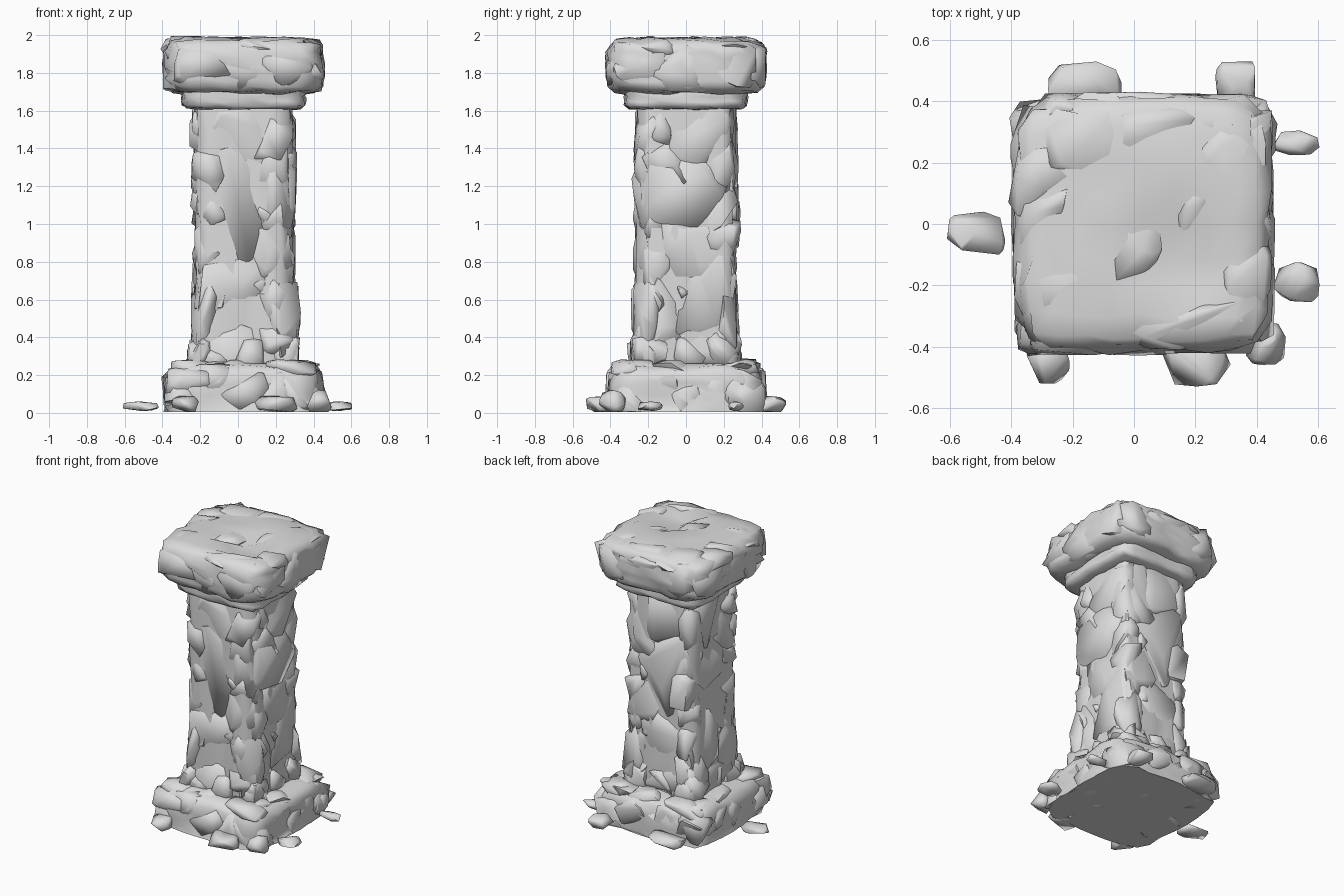
import bpy, bmesh, math, random
from mathutils import Vector, Matrix

random.seed(7)
if "Cube" in bpy.data.objects:
    bpy.data.objects.remove(bpy.data.objects["Cube"], do_unlink=True)

stone = bpy.data.materials.new("grey stone")
stone.use_nodes = True
GREY = (0.72, 0.72, 0.72, 1)
stone.diffuse_color = GREY
stone.node_tree.nodes["Principled BSDF"].inputs["Base Color"].default_value = GREY

AXIS = Vector((0.03, 0, 0))      # centre line of the column
TOP = 1.995
R = random.uniform


def finish(name, bm, angle=65):
    for v in bm.verts:
        v.co.z = min(max(v.co.z, 0.005), TOP)
    bmesh.ops.recalc_face_normals(bm, faces=bm.faces)
    mesh = bpy.data.meshes.new(name)
    bm.to_mesh(mesh)
    bm.free()
    mesh.materials.append(stone)
    ob = bpy.data.objects.new(name, mesh)
    bpy.context.collection.objects.link(ob)
    bpy.ops.object.select_all(action='DESELECT')
    ob.select_set(True)
    bpy.context.view_layer.objects.active = ob
    bpy.ops.object.shade_smooth_by_angle(angle=math.radians(angle))


def block(name, half, z0, z1, power, cuts, jitter, dent=None):
    """Worn, round-cornered block standing on the centre line."""
    bm = bmesh.new()
    bmesh.ops.create_cube(bm, size=2)
    bmesh.ops.subdivide_edges(bm, edges=bm.edges[:], cuts=cuts, use_grid_fill=True)
    for v in bm.verts:
        c = v.co
        c /= sum(abs(a) ** power for a in c) ** (1 / power)
        v.co = AXIS + Vector((c.x * half, c.y * half,
                              z0 + (c.z + 1) / 2 * (z1 - z0)))
        v.co += Vector((R(-1, 1), R(-1, 1), R(-1, 1) * 0.6)) * jitter
        if dent and c.z > 0.8 and (v.co.xy - Vector(dent)).length < 0.13:
            v.co.z -= 0.04
    finish(name, bm)


def rock(bm, centre, size, turn=Matrix(), points=22, power=3):
    """Angular stone: hull of random points fitted to the given size."""
    pts = []
    for _ in range(points):
        p = Vector([random.gauss(0, 1) for _ in range(3)]).normalized()
        pts.append(p / sum(abs(a) ** power for a in p) ** (1 / power))
    for i in range(3):
        lo, hi = min(p[i] for p in pts), max(p[i] for p in pts)
        for p in pts:
            p[i] = ((p[i] - lo) / (hi - lo) - 0.5) * size[i]
    verts = [bm.verts.new(Vector(centre) + turn @ p) for p in pts]
    hull = bmesh.ops.convex_hull(bm, input=verts)
    inside = [g for g in hull["geom_interior"] if isinstance(g, bmesh.types.BMVert)]
    bmesh.ops.delete(bm, geom=inside, context='VERTS')


def side_rock(bm, side, u, z, w, h, depth, outer, tilt=0.15):
    """Blocky stone set in one side: 0 front, 1 left, 2 back, 3 right."""
    turn = Matrix.Rotation(side * math.pi / 2, 4, 'Z')
    centre = AXIS + turn @ Vector((u, depth / 2 - outer, z))
    turn = turn @ Matrix.Rotation(R(-tilt, tilt), 4, 'Y')
    rock(bm, centre, (w, depth, h), turn, 18, 6)


# Main blocks
block("base", 0.41, -0.12, 0.265, 7, 6, 0.018)
block("shaft", 0.255, 0, 1.9, 9, 7, 0.014)
block("neck", 0.323, 1.605, 1.76, 8, 6, 0.01)
block("cap", 0.415, 1.685, 1.985, 6, 7, 0.016, dent=(0.15, -0.13))

# Broad slabs on the shaft sides: offset, height, width, length
front = [(-0.04, 1.1, 0.4, 0.62), (-0.03, 0.62, 0.42, 0.48), (0, 1.47, 0.42, 0.36),
         (0.2, 0.5, 0.2, 0.4), (0.1, 0.68, 0.1, 0.14), (0.11, 1.06, 0.07, 0.14),
         (-0.02, 0.36, 0.46, 0.26), (0.13, 1.3, 0.22, 0.4), (0.12, 0.85, 0.26, 0.3)]
left = [(-0.15, 1.5, 0.15, 0.2), (0.07, 1.46, 0.36, 0.4), (0.03, 0.88, 0.44, 0.44),
        (-0.13, 0.5, 0.32, 0.44), (0.1, 0.6, 0.3, 0.5), (0, 1.18, 0.44, 0.4),
        (-0.02, 0.64, 0.06, 0.07), (0.05, 0.36, 0.44, 0.26), (-0.1, 1.3, 0.26, 0.3)]
bm = bmesh.new()
for side, slabs in enumerate([front, left, front, left]):
    flip = 1 if side < 2 else -1
    for u, z, w, h in slabs:
        side_rock(bm, side, u * flip, z, w, h, 0.14, R(0.268, 0.283))
finish("shaft_slabs", bm)

# Rubble along the shaft corners
bm = bmesh.new()
for sx in (-1, 1):
    for sy in (-1, 1):
        z = 0.4
        while z < 1.5:
            h = R(0.2, 0.42)
            c = AXIS + Vector((sx * R(0.16, 0.185), sy * R(0.16, 0.185), z))
            rock(bm, c, (R(0.17, 0.22), R(0.17, 0.22), h),
                 Matrix.Rotation(R(-0.12, 0.12), 4, 'X'), 20, 5)
            z += h * 0.7
for side in range(4):
    for u in (-0.19, 0.02, 0.2):
        side_rock(bm, side, u, R(0.29, 0.33), R(0.16, 0.22), 0.2, 0.14, R(0.28, 0.305))
finish("corner_rubble", bm)

# Stones around the base
bm = bmesh.new()
for side in range(4):
    for i in range(5):
        side_rock(bm, side, -0.29 + i * 0.145 + R(-0.03, 0.03), R(0.08, 0.15),
                  R(0.18, 0.28), R(0.18, 0.26), R(0.16, 0.22), R(0.412, 0.432), 0.35)
    for u in (-0.27, -0.05, 0.25):
        side_rock(bm, side, u, 0.22, R(0.18, 0.28), 0.12, 0.2, R(0.375, 0.4))
finish("base_stones", bm)

# Stones around and on top of the cap
bm = bmesh.new()
for side in range(4):
    for u, w in ((-0.24, 0.3), (0, 0.4), (0.22, 0.28)):
        side_rock(bm, side, u + R(-0.03, 0.03), R(1.82, 1.86), w, R(0.22, 0.27),
                  0.18, R(0.42, 0.433), 0.15)
for x, y, w, d in ((-0.16, 0.28, 0.34, 0.3), (-0.28, 0.14, 0.26, 0.26),
                   (0.36, -0.14, 0.18, 0.22), (-0.24, -0.22, 0.3, 0.34),
                   (0.15, -0.32, 0.5, 0.18), (0.31, 0.2, 0.24, 0.36),
                   (0.06, 0.26, 0.34, 0.28), (-0.04, -0.02, 0.26, 0.4),
                   (0.2, 0.04, 0.12, 0.24)):
    rock(bm, (x, y, 1.928), (w, d, R(0.12, 0.135)), points=18)
finish("cap_stones", bm)

# Fallen stones at the foot: x, y, width, depth, height
bm = bmesh.new()
for x, y, w, d, h in ((-0.16, 0.44, 0.24, 0.18, 0.08), (0.33, 0.45, 0.13, 0.16, 0.09),
                      (-0.28, -0.44, 0.14, 0.16, 0.09), (0.2, -0.44, 0.23, 0.18, 0.09),
                      (0.43, -0.39, 0.13, 0.14, 0.12)):
    rock(bm, (x, y, h / 2), (w, d, h))
finish("foot_stones", bm)

# Loose pebbles beside the base
bm = bmesh.new()
for x, y, w, d in ((-0.515, -0.03, 0.19, 0.14), (0.53, 0.265, 0.15, 0.08),
                   (0.53, -0.19, 0.15, 0.13)):
    rock(bm, (x, y, 0.035), (w, d, 0.05))
finish("loose_pebbles", bm)
